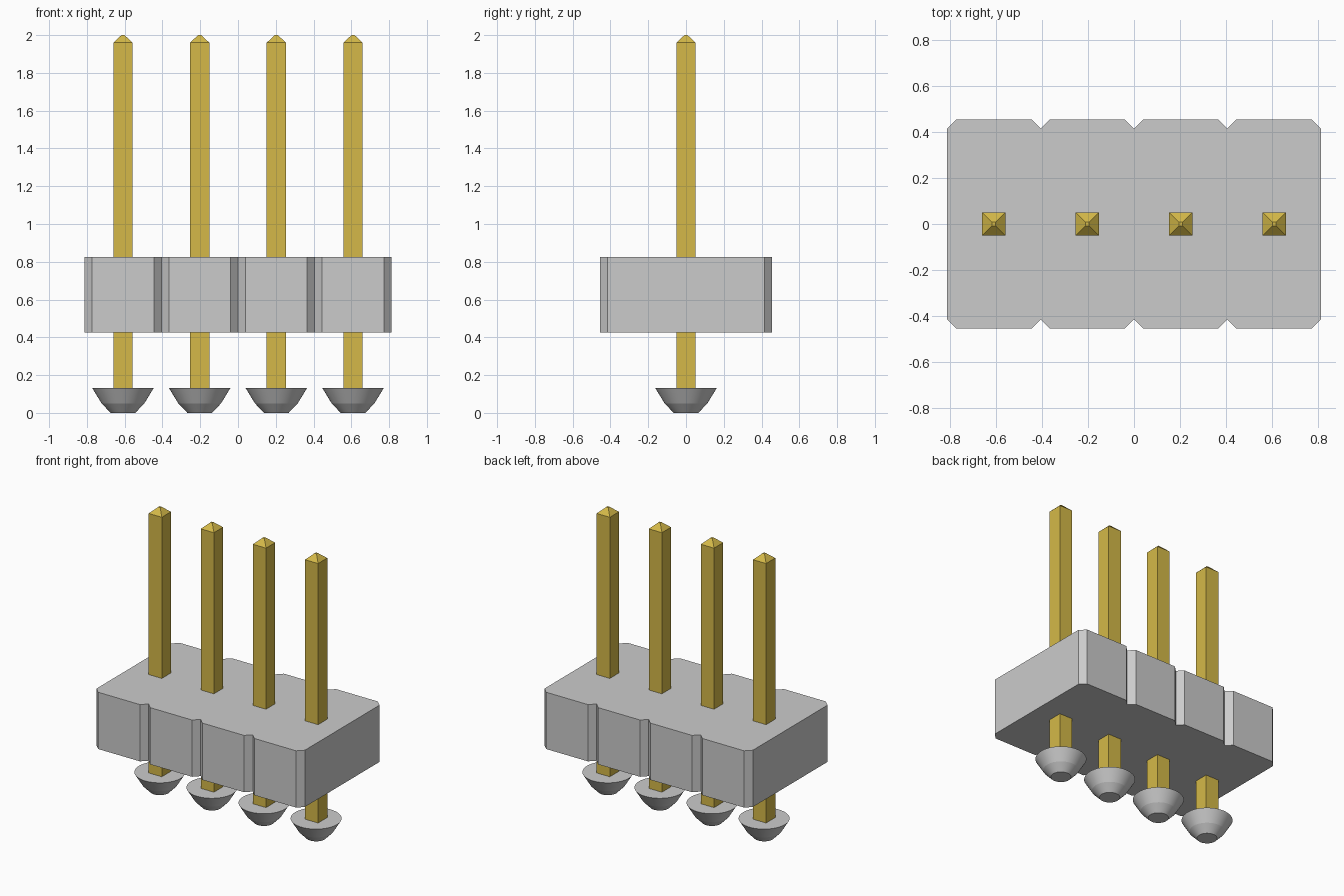
import bpy, bmesh, math

if "Cube" in bpy.data.objects:
    bpy.data.objects.remove(bpy.data.objects["Cube"], do_unlink=True)

PITCH = 0.406                        # spacing between pins
COUNT = 4
HALF_Y, CHAMFER = 0.455, 0.04        # housing half depth and notch size
BODY_Z = (0.425, 0.825)
CENTRES = [(i - (COUNT - 1) / 2) * PITCH for i in range(COUNT)]


def material(name, rgb):
    m = bpy.data.materials.new(name)
    m.use_nodes = True
    m.diffuse_color = (*rgb, 1)
    m.node_tree.nodes["Principled BSDF"].inputs["Base Color"].default_value = (*rgb, 1)
    return m


def loft(name, rings, mat, location=(0, 0, 0)):
    """Closed solid through a stack of rings with equal point counts."""
    bm = bmesh.new()
    loops = [[bm.verts.new(p) for p in ring] for ring in rings]
    n = len(loops[0])
    for a, b in zip(loops, loops[1:]):
        for i in range(n):
            j = (i + 1) % n
            bm.faces.new((a[i], a[j], b[j], b[i]))
    bm.faces.new(loops[0][::-1])
    bm.faces.new(loops[-1])
    bmesh.ops.recalc_face_normals(bm, faces=bm.faces)
    mesh = bpy.data.meshes.new(name)
    bm.to_mesh(mesh)
    bm.free()
    mesh.materials.append(mat)
    obj = bpy.data.objects.new(name, mesh)
    obj.location = location
    bpy.context.collection.objects.link(obj)
    return obj


def square(h, z):
    return [(-h, -h, z), (h, -h, z), (h, h, z), (-h, h, z)]


def circle(r, z, n=48):
    return [(r * math.cos(2 * math.pi * i / n), r * math.sin(2 * math.pi * i / n), z)
            for i in range(n)]


grey = material("grey plastic", (0.6, 0.6, 0.6))
gold = material("gold metal", (0.66, 0.485, 0.065))

# Housing: one outline with chamfered cells and V notches between them
front = [(-COUNT * PITCH / 2, -HALF_Y + CHAMFER)]
for cx in CENTRES:
    left, right = cx - PITCH / 2, cx + PITCH / 2
    front += [(left + CHAMFER, -HALF_Y), (right - CHAMFER, -HALF_Y),
              (right, -HALF_Y + CHAMFER)]
outline = front + [(-x, -y) for x, y in front]
loft("housing", [[(x, y, z) for x, y in outline] for z in BODY_Z], grey)

# Pins with pointed tips, each ending in a rounded foot
for i, cx in enumerate(CENTRES, 1):
    loft(f"pin_{i}", [square(0.051, 0.08), square(0.051, 1.96), square(0.008, 2.0)],
         gold, (cx, 0, 0))
    foot = loft(f"foot_{i}", [circle(0.065, 0), circle(0.113, 0.05), circle(0.163, 0.132)],
                grey, (cx, 0, 0))
    bpy.ops.object.select_all(action='DESELECT')
    foot.select_set(True)
    bpy.context.view_layer.objects.active = foot
    bpy.ops.object.shade_smooth_by_angle(angle=math.radians(9))
